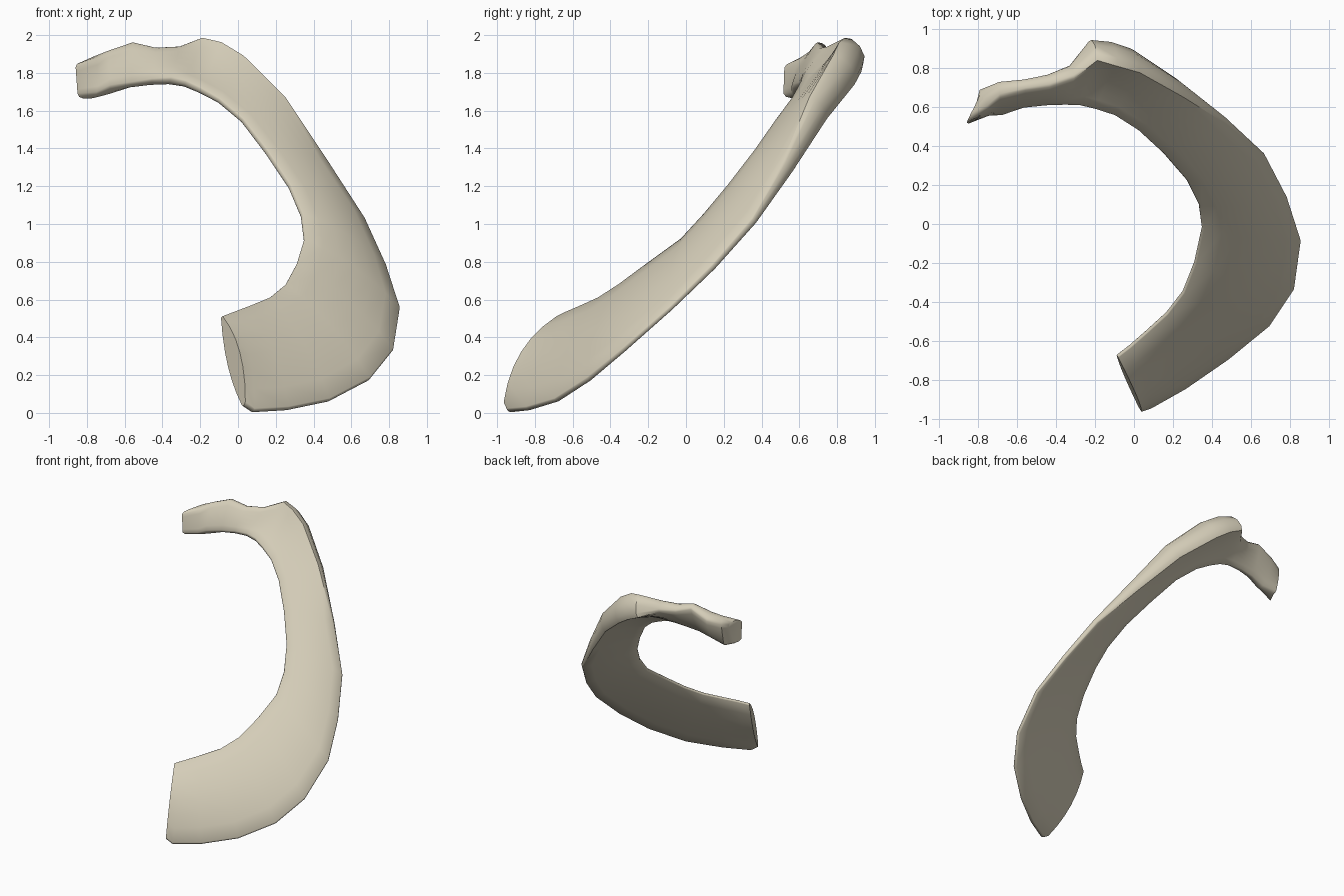
import bpy
import bmesh
from mathutils import Vector

default_cube = bpy.data.objects.get("Cube")
if default_cube:
    bpy.data.objects.remove(default_cube, do_unlink=True)


def make_material(name, colour):
    material = bpy.data.materials.new(name)
    material.use_nodes = True
    material.diffuse_color = colour
    material.node_tree.nodes["Principled BSDF"].inputs["Base Color"].default_value = colour
    return material


# Concave edge of the curved blade, from the wide front end to the head
inner_edge = [
    (-.085, -.68, .505), (-.02, -.63, .53), (.06, -.56, .56), (.17, -.46, .605),
    (.255, -.35, .675), (.315, -.2, .785), (.355, -.02, .915), (.34, .1, 1.045),
    (.275, .23, 1.2), (.155, .37, 1.38), (.025, .49, 1.55), (-.1, .57, 1.655),
    (-.2, .605, 1.71), (-.28, .625, 1.745), (-.36, .635, 1.76), (-.46, .635, 1.755),
    (-.57, .625, 1.74), (-.68, .6, 1.715), (-.77, .605, 1.69), (-.825, .565, 1.69),
]

# Convex edge, station by station with the concave one
outer_edge = [
    (.03, -.95, .05), (.08, -.935, .015), (.26, -.835, .025), (.48, -.685, .07),
    (.69, -.515, .18), (.815, -.33, .335), (.85, -.08, .555), (.775, .145, .775),
    (.66, .36, 1.02), (.45, .54, 1.31), (.22, .7, 1.615), (.0, .835, 1.815),
    (-.11, .87, 1.885), (-.21, .89, 1.92), (-.32, .78, 1.91), (-.44, .735, 1.91),
    (-.56, .715, 1.945), (-.69, .69, 1.89), (-.77, .64, 1.86), (-.835, .57, 1.83),
]

# Thickness keys: station, inner rim, outer rim, upper bulge, lower bulge
thickness_keys = [
    (0, .01, .02, .07, .045),
    (3, .01, .015, .05, .02),
    (6, .012, .012, .035, .01),
    (8, .014, .02, .035, .012),
    (9, .015, .045, .03, .01),
    (10, .015, .08, .02, .01),
    (11, .016, .1, .01, .005),
    (12, .02, .1, .0, .0),
    (13, .022, .085, .0, .0),
    (14, .03, .045, .01, .01),
    (16, .03, .03, .015, .015),
    (17, .045, .045, .01, .015),
    (18, .055, .055, .005, .005),
    (19, .055, .055, .0, .0),
]


def thickness_at(station):
    """Blend the thickness keys around one station."""
    for low, high in zip(thickness_keys, thickness_keys[1:]):
        if low[0] <= station <= high[0]:
            blend = (station - low[0]) / (high[0] - low[0])
            return [a + (b - a) * blend for a, b in zip(low[1:], high[1:])]


def cross_section(station):
    """Lens-shaped ring between the two edges, swelling towards the outer rim."""
    inner, outer = Vector(inner_edge[station]), Vector(outer_edge[station])
    before, after = max(station - 1, 0), min(station + 1, len(inner_edge) - 1)
    along = Vector(inner_edge[after]) - Vector(inner_edge[before])
    along += Vector(outer_edge[after]) - Vector(outer_edge[before])
    if after == station:
        # The joint face of the head is cut obliquely
        along = Vector((-.9, .45, 0))
    across = outer - inner
    normal = across.cross(along).normalized()
    direction = across.normalized()
    rim_in, rim_out, upper, lower = thickness_at(station)

    def surface_point(u, bulge, side):
        half = rim_in + (rim_out - rim_in) * u * u + bulge * 4 * u * (1 - u)
        return inner + across * u + normal * half * side

    def rim(centre, outward, radius, side):
        turns = ((.3, .7 * side), (.45, 0), (.3, -.7 * side))
        return [centre + (outward * a + normal * b) * radius for a, b in turns]

    steps = [i / 6 for i in range(7)]
    ring = rim(inner, -direction, rim_in, -1)
    ring += [surface_point(u, upper, 1) for u in steps]
    ring += rim(outer, direction, rim_out, 1)
    ring += [surface_point(u, lower, -1) for u in reversed(steps)]
    return ring


# Loft the whole bone through its cross-sections
bm = bmesh.new()
rings = [[bm.verts.new(p) for p in cross_section(s)] for s in range(len(inner_edge))]
for ring, following in zip(rings, rings[1:]):
    for i in range(len(ring)):
        j = (i + 1) % len(ring)
        bm.faces.new((ring[i], ring[j], following[j], following[i]))
bm.faces.new(rings[0])
bm.faces.new(rings[-1])
bmesh.ops.recalc_face_normals(bm, faces=bm.faces)

mesh = bpy.data.meshes.new("rib_bone")
bm.to_mesh(mesh)
bm.free()
mesh.materials.append(make_material("bone ivory", (.66, .61, .48, 1)))
rib = bpy.data.objects.new("rib_bone", mesh)
bpy.context.collection.objects.link(rib)

# Smooth faces with crisp rims
bpy.ops.object.select_all(action='DESELECT')
rib.select_set(True)
bpy.context.view_layer.objects.active = rib
bpy.ops.object.shade_smooth_by_angle(angle=.8)
